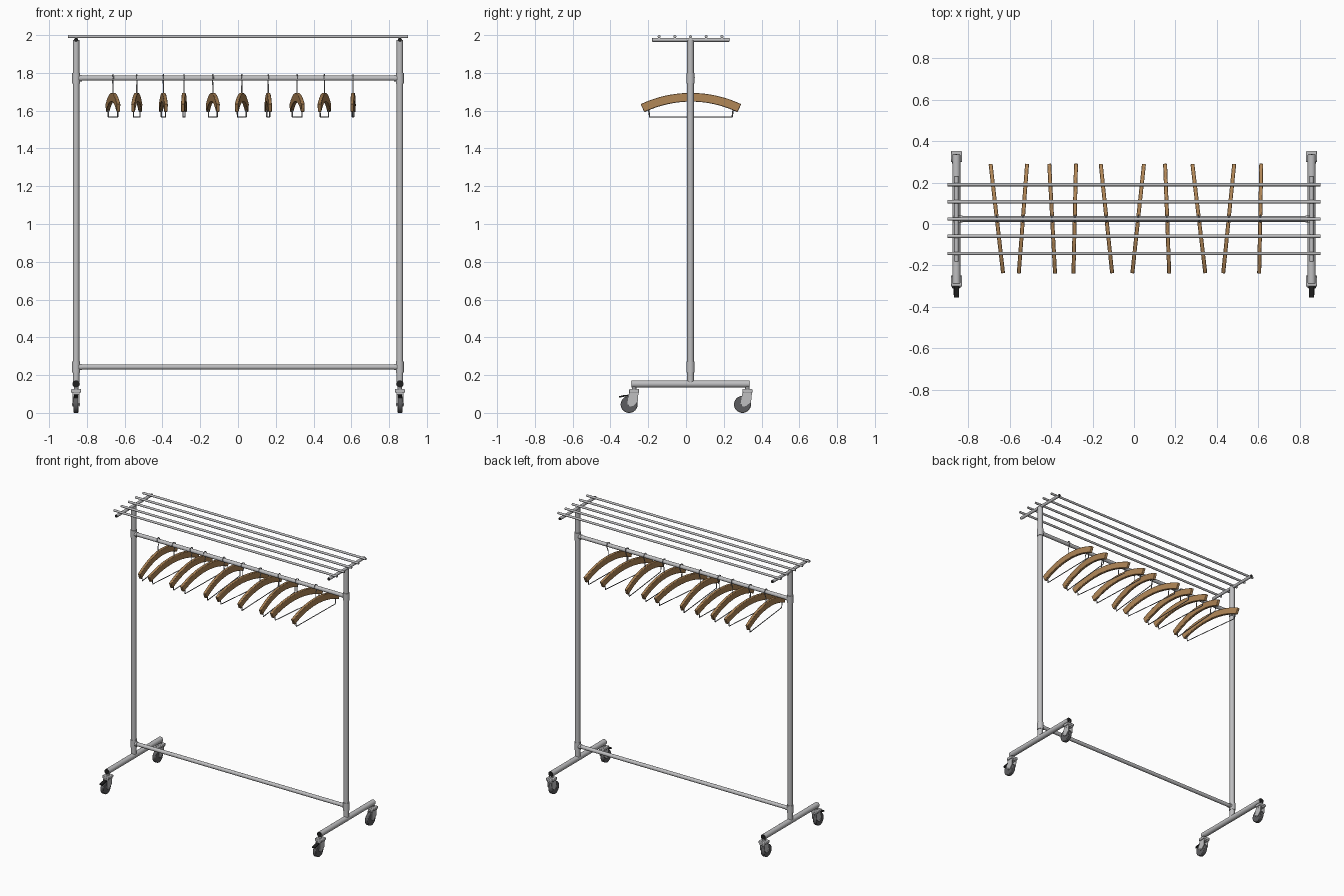
import bpy, bmesh, math
from mathutils import Vector

if "Cube" in bpy.data.objects:
    bpy.data.objects.remove(bpy.data.objects["Cube"], do_unlink=True)


def material(name, r, g, b):
    m = bpy.data.materials.new(name)
    m.use_nodes = True
    m.diffuse_color = (r, g, b, 1)
    m.node_tree.nodes["Principled BSDF"].inputs["Base Color"].default_value = (r, g, b, 1)
    return m


METAL = material("light grey metal", 0.52, 0.52, 0.53)
WIRE = material("steel wire", 0.33, 0.33, 0.34)
BLACK = material("black plastic", 0.015, 0.015, 0.015)
RUBBER = material("grey rubber", 0.11, 0.11, 0.115)
WOOD = material("brown wood", 0.44, 0.24, 0.095)
MID = 0.024      # depth of the rack's centre plane
POST_X = 0.857
RAIL_Z = 1.772


def finish(ob, mat, bevel=0):
    ob.data.materials.append(mat)
    bpy.ops.object.select_all(action='DESELECT')
    ob.select_set(True)
    bpy.context.view_layer.objects.active = ob
    bpy.ops.object.shade_smooth_by_angle(angle=math.radians(35))
    if bevel:
        mod = ob.modifiers.new("soft edges", 'BEVEL')
        mod.width, mod.segments = bevel, 2
    return ob


def tube(name, a, b, radius, mat, sides=24, bevel=0):
    a, b = Vector(a), Vector(b)
    bpy.ops.mesh.primitive_cylinder_add(vertices=sides, radius=radius,
                                        depth=(b - a).length, location=(a + b) / 2)
    ob = bpy.context.object
    ob.name = name
    ob.rotation_euler = (b - a).to_track_quat('Z', 'Y').to_euler()
    return finish(ob, mat, bevel)


def prism(name, outline, x, width, mat, bevel=0):
    """Extrude a (y, z) outline along x, centred on x."""
    bm = bmesh.new()
    face = bm.faces.new([bm.verts.new((-width / 2, y, z)) for y, z in outline])
    ext = bmesh.ops.extrude_face_region(bm, geom=[face])
    moved = [v for v in ext["geom"] if isinstance(v, bmesh.types.BMVert)]
    bmesh.ops.translate(bm, verts=moved, vec=(width, 0, 0))
    bmesh.ops.recalc_face_normals(bm, faces=bm.faces[:])
    mesh = bpy.data.meshes.new(name)
    bm.to_mesh(mesh)
    bm.free()
    ob = bpy.data.objects.new(name, mesh)
    bpy.context.collection.objects.link(ob)
    ob.location.x = x
    return finish(ob, mat, bevel)


def box(name, x, y, z, width, mat, bevel=0):
    outline = [(y[0], z[0]), (y[1], z[0]), (y[1], z[1]), (y[0], z[1])]
    return prism(name, outline, x, width, mat, bevel)


def wire(name, points, radius):
    """Thin round wire in the yz plane."""
    curve = bpy.data.curves.new(name, 'CURVE')
    curve.dimensions = '3D'
    curve.bevel_depth, curve.bevel_resolution = radius, 2
    curve.use_fill_caps = True
    spline = curve.splines.new('POLY')
    spline.points.add(len(points) - 1)
    for p, (y, z) in zip(spline.points, points):
        p.co = (0, y, z, 1)
    curve.materials.append(WIRE)
    ob = bpy.data.objects.new(name, curve)
    bpy.context.collection.objects.link(ob)
    return ob


def capped_bar(name, x, y0, y1, z, radius):
    tube(name, (x, y0, z), (x, y1, z), radius, METAL)
    for y, d in ((y0, 1), (y1, -1)):
        tube(name + "_end_cap", (x, y - d * 0.003, z), (x, y + d * 0.006, z),
             radius * 0.92, BLACK)


def caster(x, swivel, brake):
    axle = swivel - 0.026
    box("caster_plate", x, (swivel - 0.027, swivel + 0.027), (0.107, 0.126), 0.054, METAL, 0.004)
    tube("caster_stem", (x, swivel, 0.12), (x, swivel, 0.14), 0.012, METAL)
    box("fork_crown", x, (swivel - 0.024, swivel + 0.024), (0.096, 0.109), 0.038, METAL)
    # fork cheeks sweep back from the swivel to the axle
    cheek = [(swivel - 0.026, 0.109), (swivel + 0.023, 0.109), (swivel + 0.02, 0.06),
             (axle + 0.02, 0.036), (axle + 0.002, 0.034), (axle - 0.01, 0.048)]
    for s in (-1, 1):
        prism("caster_fork", cheek, x + s * 0.0165, 0.004, METAL)
    tube("caster_wheel", (x - 0.013, axle, 0.045), (x + 0.013, axle, 0.045),
         0.045, RUBBER, 32, 0.004)
    tube("caster_axle", (x - 0.021, axle, 0.046), (x + 0.021, axle, 0.046), 0.007, METAL, 12)
    if brake:
        lever = [(axle + 0.01, 0.098), (axle - 0.03, 0.094), (axle - 0.054, 0.088),
                 (axle - 0.054, 0.08), (axle - 0.025, 0.086), (axle + 0.01, 0.092)]
        prism("brake_lever", lever, x, 0.024, BLACK)


# End frames, mirrored left and right
for side in (-1, 1):
    x = side * POST_X
    tube("post", (x, MID, 0.16), (x, MID, 1.975), 0.0175, METAL)
    capped_bar("base_bar", x, -0.285, 0.333, 0.153, 0.0195)
    capped_bar("top_crossbar", x, -0.178, 0.228, 1.975, 0.0105)
    for z in (RAIL_Z, 0.243):
        tube("joint_sleeve", (x, MID, z - 0.028), (x, MID, z + 0.028), 0.0215, METAL)
        tube("joint_socket", (x, MID, z), (x - side * 0.03, MID, z), 0.0165, METAL)
    caster(x, -0.275, True)
    caster(x, 0.325, False)

# Long rails
tube("hanging_rail", (-POST_X, MID, RAIL_Z), (POST_X, MID, RAIL_Z), 0.0135, METAL)
tube("lower_rail", (-POST_X, MID, 0.243), (POST_X, MID, 0.243), 0.0135, METAL)
for i in range(-2, 3):
    y = MID + i * 0.083
    tube("shelf_rail", (-0.9, y, 1.992), (0.9, y, 1.992), 0.008, METAL, 16)

# One hanger, built about its own centre: bowed wood, trouser bar, hook
R, HALF, THICK, N = 0.625, 0.44, 0.046, 20
centre_z = 1.694 - R
angles = [HALF * (2 * i / N - 1) for i in range(N + 1)]
arc = [(R * math.sin(a), centre_z + R * math.cos(a)) for a in angles]
arc += [((R - THICK) * math.sin(a), centre_z + (R - THICK) * math.cos(a)) for a in reversed(angles)]
wood = prism("hanger_body", arc, 0, 0.019, WOOD, 0.003)
bar = wire("trouser_bar", [(-0.226, 1.615), (-0.219, 1.567), (0.219, 1.567), (0.226, 1.615)], 0.0033)
hook_path = [(0, 1.68), (0, 1.73), (0.009, 1.748)]
for i in range(13):
    a = math.radians(-40 + i * 20)
    hook_path.append((0.0175 * math.cos(a), RAIL_Z + 0.002 + 0.0175 * math.sin(a)))
hook = wire("hanger_hook", hook_path, 0.003)

# Ten hangers along the rail: position and skew (back end minus front end)
PLACES = [(-0.662, -0.06), (-0.536, 0.04), (-0.395, -0.028), (-0.286, 0.012), (-0.133, -0.055),
          (0.02, 0.056), (0.16, -0.02), (0.313, -0.062), (0.457, 0.053), (0.609, 0.01)]
for i, (x, skew) in enumerate(PLACES):
    for part in (wood, bar, hook):
        ob = part
        if i:
            ob = part.copy()
            bpy.context.collection.objects.link(ob)
        ob.location = (x, MID + 0.002, 0)
        ob.rotation_euler.z = -math.asin(skew / 0.53)
